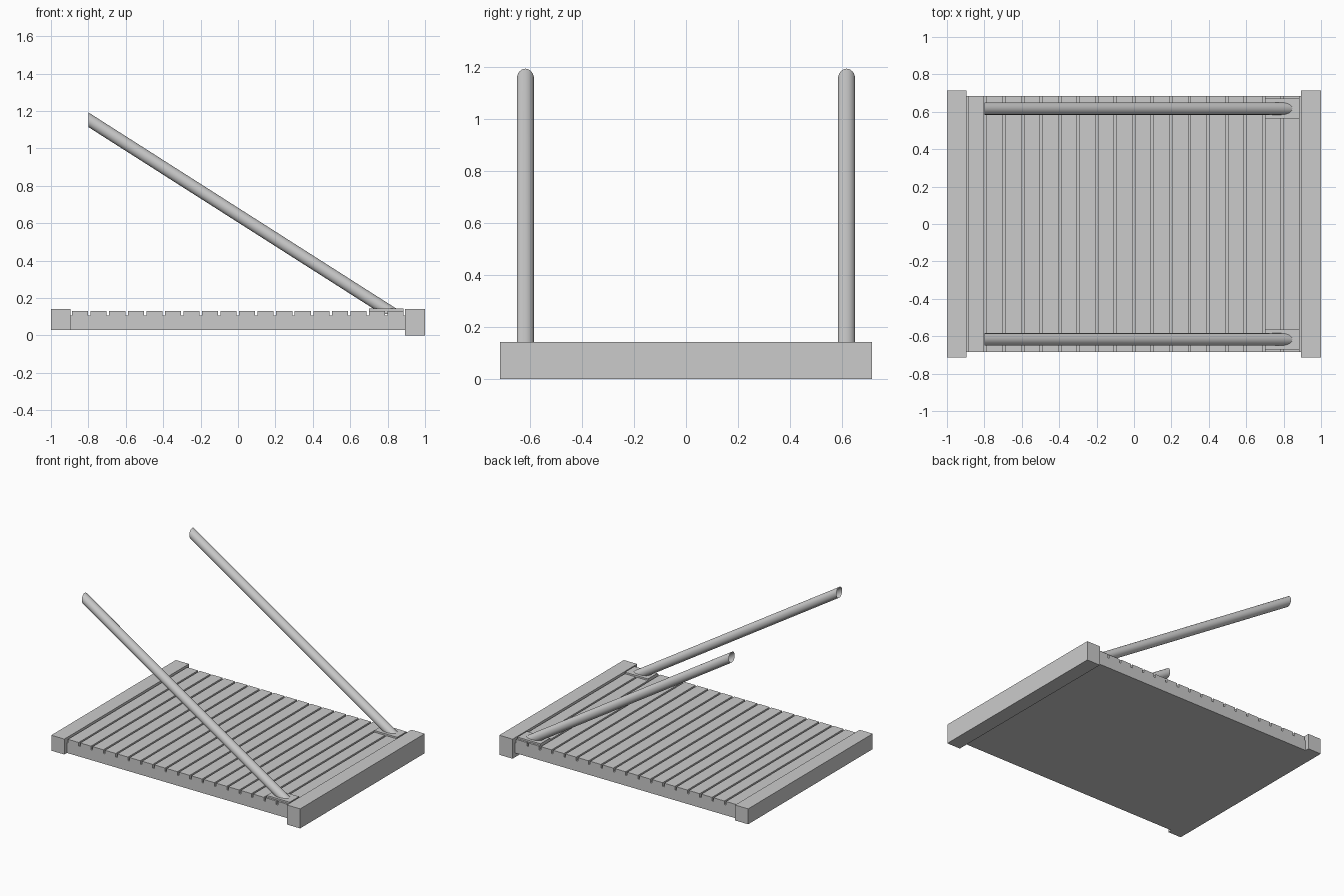
import bpy, bmesh, math
from mathutils import Vector

if "Cube" in bpy.data.objects:
    bpy.data.objects.remove(bpy.data.objects["Cube"])


def box(name, x0, x1, y0, y1, z0, z1):
    mesh = bpy.data.meshes.new(name)
    bm = bmesh.new()
    bmesh.ops.create_cube(bm, size=1)
    for v in bm.verts:
        v.co = ((x0 + x1) / 2 + v.co.x * (x1 - x0),
                (y0 + y1) / 2 + v.co.y * (y1 - y0),
                (z0 + z1) / 2 + v.co.z * (z1 - z0))
    bm.to_mesh(mesh)
    bm.free()
    ob = bpy.data.objects.new(name, mesh)
    bpy.context.collection.objects.link(ob)
    return ob


def pole(name, y, r=0.033, sides=32):
    """Open leaning tube, cut vertically at the top and level at the foot."""
    top = Vector((-0.8, y, 1.153))
    foot = Vector((0.79, y, 0.14))
    d = (foot - top).normalized()
    n = Vector((-d.z, 0, d.x))
    bm = bmesh.new()
    upper, lower = [], []
    for i in range(sides):
        a = math.tau * i / sides
        off = n * (r * math.cos(a)) + Vector((0, r * math.sin(a), 0))
        upper.append(bm.verts.new(top + off - d * (off.x / d.x)))
        lower.append(bm.verts.new(foot + off - d * (off.z / d.z)))
    for i in range(sides):
        j = (i + 1) % sides
        bm.faces.new((upper[i], upper[j], lower[j], lower[i])).smooth = True
    # Normals point away from the tube axis
    bm.normal_update()
    f = bm.faces[:][0]
    c = f.calc_center_median() - top
    if f.normal.dot(c - d * c.dot(d)) < 0:
        bmesh.ops.reverse_faces(bm, faces=bm.faces[:])
    mesh = bpy.data.meshes.new(name)
    bm.to_mesh(mesh)
    bm.free()
    bpy.context.collection.objects.link(bpy.data.objects.new(name, mesh))


# Platform and end beams
box("deck_base", -0.895, 0.895, -0.685, 0.685, 0.03, 0.105)
box("left_beam", -1.0, -0.895, -0.715, 0.715, 0.03, 0.142)
box("right_beam", 0.893, 1.0, -0.715, 0.715, 0.0, 0.142)

# Deck planks
for i in range(18):
    x = -0.887 + i * 0.0992
    box(f"plank_{i + 1}", x, x + 0.086, -0.685, 0.685, 0.105, 0.131)

# Foot plates and leaning poles on both sides
for s, side in ((-1, "front"), (1, "back")):
    box(side + "_foot_plate", 0.7, 0.885, s * 0.617 - 0.054, s * 0.617 + 0.054, 0.115, 0.143)
    pole(side + "_pole", s * 0.617)
